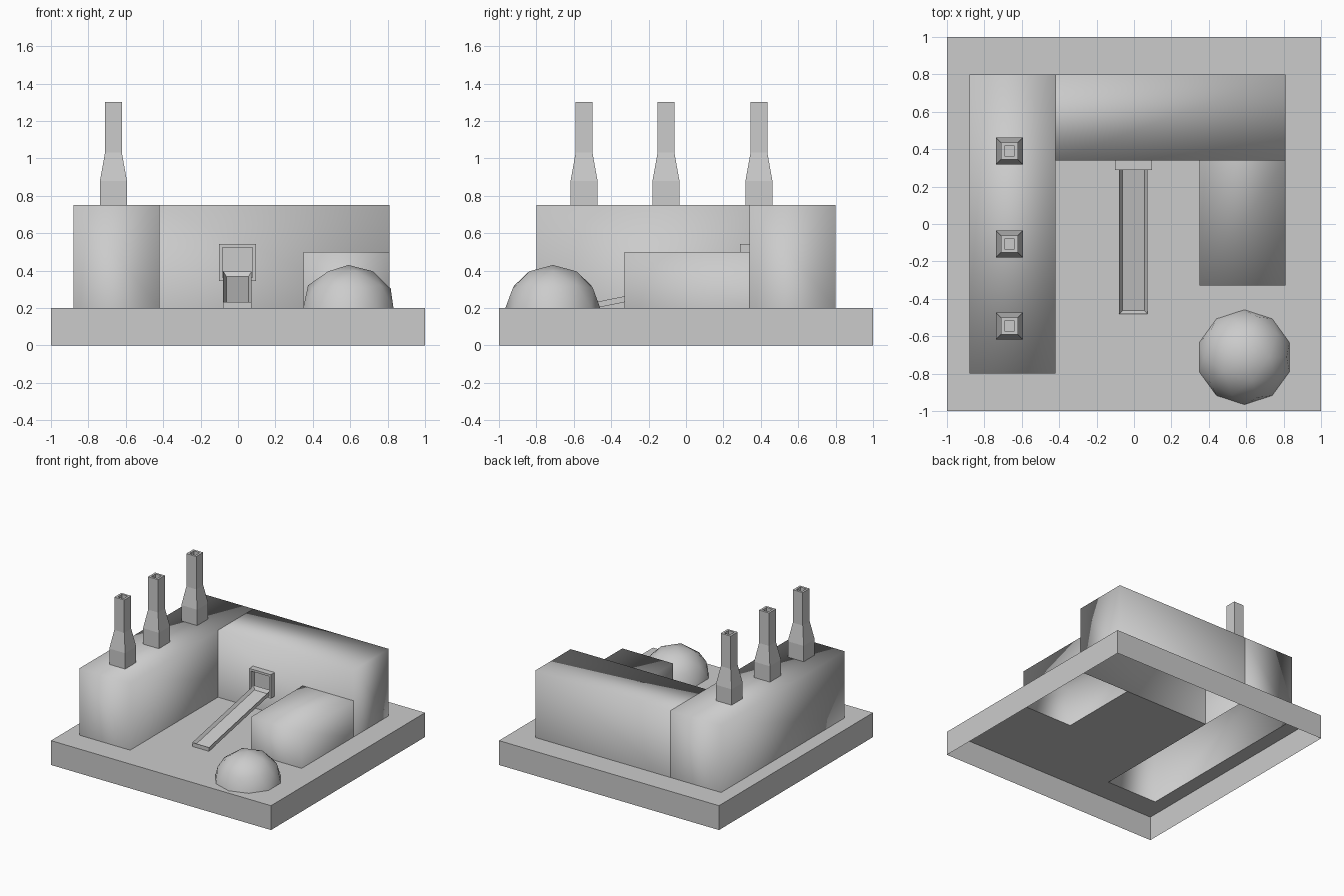
import bpy, bmesh
from mathutils import Vector

if "Cube" in bpy.data.objects:
    bpy.data.objects.remove(bpy.data.objects["Cube"])


def finish(name, bm, smooth=False):
    bmesh.ops.recalc_face_normals(bm, faces=bm.faces) if not smooth else None
    for f in bm.faces:
        f.smooth = smooth
    me = bpy.data.meshes.new(name)
    bm.to_mesh(me)
    bm.free()
    ob = bpy.data.objects.new(name, me)
    bpy.context.collection.objects.link(ob)
    return ob


def box_bm(lo, hi, open_dirs=()):
    """Box between two corners, without the faces looking along open_dirs."""
    bm = bmesh.new()
    bmesh.ops.create_cube(bm, size=1)
    gone = [f for f in bm.faces
            if any(f.normal.dot(Vector(d)) > 0.9 for d in open_dirs)]
    bmesh.ops.delete(bm, geom=gone, context='FACES')
    for v in bm.verts:
        v.co = [lo[i] + (v.co[i] + 0.5) * (hi[i] - lo[i]) for i in range(3)]
    bm.normal_update()
    return bm


def loft_squares(name, rings, place, cap=True):
    """Skin square rings (half size, offset); place maps (a, b, t) to a point."""
    bm = bmesh.new()
    loops = [[bm.verts.new(place(a * h, b * h, t))
              for a, b in ((-1, -1), (1, -1), (1, 1), (-1, 1))] for h, t in rings]
    for p, q in zip(loops, loops[1:]):
        for i in range(4):
            j = (i + 1) % 4
            bm.faces.new((p[i], p[j], q[j], q[i]))
    if cap:
        bm.faces.new(loops[-1])
    return finish(name, bm)


DOWN, WEST, NORTH = (0, 0, -1), (-1, 0, 0), (0, 1, 0)
G = 0.2  # ground level on top of the base

# Building blocks: low corner, high corner, open sides
blocks = {
    "long_hall": ((-0.88, -0.8, G), (-0.42, 0.8, 0.75), (DOWN,)),
    "back_hall": ((-0.42, 0.34, G), (0.81, 0.8, 0.75), (DOWN, WEST)),
    "side_annex": ((0.35, -0.33, G), (0.81, 0.34, 0.5), (DOWN, NORTH)),
}
for name, (lo, hi, gaps) in blocks.items():
    finish(name, box_bm(lo, hi, gaps), smooth=True)

# Base: open underneath, top plate left open below the buildings
bm = box_bm((-1, -1, 0), (1, 1, G), (DOWN, (0, 0, 1)))
xs = [-1, -0.88, -0.42, 0.35, 0.81, 1]
ys = [-1, -0.8, -0.33, 0.34, 0.8, 1]
for x0, x1 in zip(xs, xs[1:]):
    for y0, y1 in zip(ys, ys[1:]):
        cx, cy = (x0 + x1) / 2, (y0 + y1) / 2
        if any(lo[0] < cx < hi[0] and lo[1] < cy < hi[1]
               for lo, hi, _ in blocks.values()):
            continue
        bm.faces.new([bm.verts.new((x, y, G)) for x, y in
                      ((x0, y0), (x1, y0), (x1, y1), (x0, y1))])
bmesh.ops.remove_doubles(bm, verts=bm.verts, dist=1e-4)
finish("base", bm)

# Chimneys with hollow tops
stack = [(0.072, 0.75), (0.072, 0.88), (0.045, 1.03), (0.045, 1.3),
         (0.027, 1.3), (0.027, 1.22)]
for i, y in enumerate((-0.545, -0.107, 0.39)):
    loft_squares(f"chimney_{i + 1}", stack,
                 lambda a, b, t, y=y: (-0.666 + a, y + b, t))

# Hatch frame on the back hall
loft_squares("hatch_frame",
             [(0.098, 0.34), (0.098, 0.29), (0.08, 0.29), (0.08, 0.335)],
             lambda a, b, t: (-0.003 + a, t, 0.443 + b))

# Sloping chute: recessed box, sheared upwards towards the hatch
bm = box_bm((-0.079, -0.48, G), (0.073, 0.32, 0.232))
top = [f for f in bm.faces if f.normal.z > 0.9]
bmesh.ops.inset_region(bm, faces=top, thickness=0.023)
for v in top[0].verts:
    v.co.z -= 0.024
for v in bm.verts:
    v.co.z += (v.co.y + 0.48) * 0.205
finish("chute", bm)

# Dome: upper half of a low-poly ball
bm = bmesh.new()
bmesh.ops.create_icosphere(bm, subdivisions=2, radius=0.2535)
bmesh.ops.delete(bm, geom=[v for v in bm.verts if v.co.z < -0.01], context='VERTS')
for v in bm.verts:
    v.co = (v.co.x + 0.59, v.co.y - 0.712, v.co.z * 0.907 + G)
bm.normal_update()
finish("dome", bm, smooth=True)
